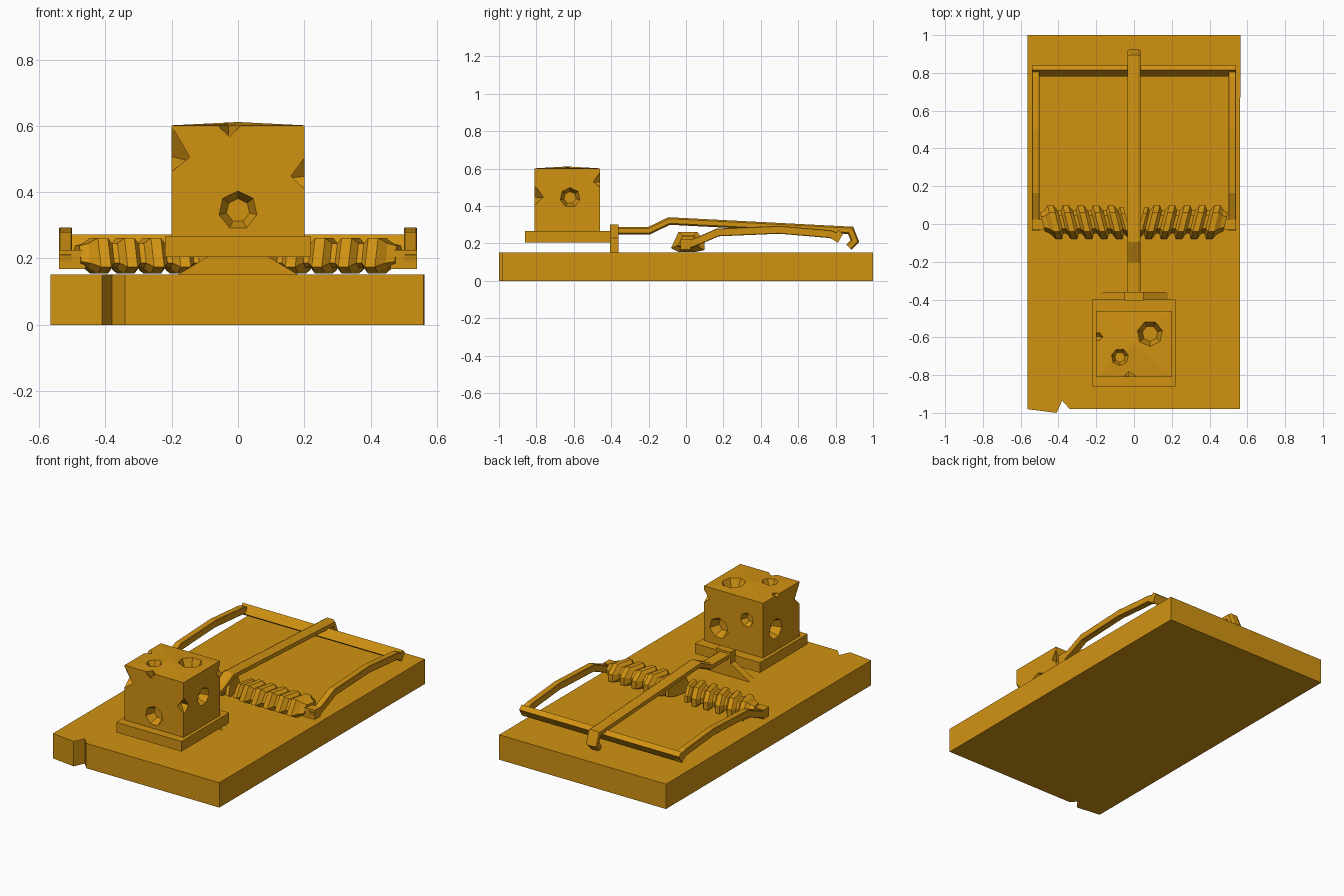
import bpy, bmesh, math
from mathutils import Vector, Matrix

cube = bpy.data.objects.get("Cube")
if cube:
    bpy.data.objects.remove(cube, do_unlink=True)

COLOR = (0.64, 0.29, 0.006, 1)
mat = bpy.data.materials.new("amber")
mat.use_nodes = True
mat.diffuse_color = COLOR
mat.node_tree.nodes["Principled BSDF"].inputs["Base Color"].default_value = COLOR


def finish(name, bm):
    bmesh.ops.recalc_face_normals(bm, faces=bm.faces)
    mesh = bpy.data.meshes.new(name)
    bm.to_mesh(mesh)
    bm.free()
    mesh.materials.append(mat)
    ob = bpy.data.objects.new(name, mesh)
    bpy.context.scene.collection.objects.link(ob)
    return ob


def loft(name, rings):
    """Skin a list of equal closed rings and cap both ends."""
    bm = bmesh.new()
    loops = [[bm.verts.new(p) for p in ring] for ring in rings]
    n = len(loops[0])
    for a, b in zip(loops, loops[1:]):
        for i in range(n):
            j = (i + 1) % n
            bm.faces.new((a[i], a[j], b[j], b[i]))
    bm.faces.new(loops[0])
    bm.faces.new(loops[-1][::-1])
    return finish(name, bm)


def box(name, lo, hi):
    return loft(name, [[(lo[0], lo[1], z), (hi[0], lo[1], z),
                        (hi[0], hi[1], z), (lo[0], hi[1], z)] for z in (lo[2], hi[2])])


def wire(name, path, x, half_w, half_t, bevel=0.4):
    """Sweep a chamfered bar along a path in the yz plane with mitred bends."""
    c = 1 - bevel
    section = [(-1, -c), (-c, -1), (c, -1), (1, -c), (1, c), (c, 1), (-c, 1), (-1, c)]
    pts = [Vector(p) for p in path]
    rings = []
    for i, p in enumerate(pts):
        d0 = (p - pts[max(i - 1, 0)]).normalized()
        d1 = (pts[min(i + 1, len(pts) - 1)] - p).normalized()
        t = (d0 + d1).normalized()
        scale = half_t / max(t.dot(d1 if d1.length else d0), 0.5)
        rings.append([(x + u * half_w, p.x - t.y * v * scale, p.y + t.x * v * scale)
                      for u, v in section])
    return loft(name, rings)


# Wooden board with a chipped front edge
outline = [(-0.565, -0.98), (-0.41, -1), (-0.38, -0.935), (-0.34, -0.98),
           (0.56, -0.98), (0.563, 1), (-0.565, 1)]
loft("board", [[(x, y, z) for x, y in outline] for z in (0, 0.152)])

# Bait plate and the bracket behind it
box("bait_plate", (-0.22, -0.86, 0.205), (0.22, -0.4, 0.267))
half = [(0.18, 0.152), (0.05, 0.23), (0.05, 0.3)]
bracket = half + [(-x, z) for x, z in reversed(half)]
loft("bracket", [[(x, y, z) for x, z in bracket] for y in (-0.405, -0.36)])

# Long holding rod with a hooked end
wire("holding_rod", [(-0.39, 0.267), (-0.2, 0.267), (-0.09, 0.32), (0.88, 0.27),
                     (0.903, 0.213), (0.87, 0.18)], 0, 0.035, 0.02)

# Swinging frame: two bowed arms and a cross bar
arm_path = [(-0.03, 0.19), (0.03, 0.2), (0.08, 0.22), (0.17, 0.259), (0.5, 0.273),
            (0.77, 0.25), (0.825, 0.23)]
bar = [(0.78, 0.225), (0.81, 0.203), (0.84, 0.25), (0.815, 0.272)]
loft("frame_bar", [[(x, y, z) for y, z in bar] for x in (-0.54, 0.54)])

# Coil springs: ridged sleeves with a squat section, skewed like a winding
SECTION = [(-0.09, -0.035), (-0.05, 0.052), (0.05, 0.052), (0.09, 0),
           (0.09, -0.045), (0.04, -0.056), (-0.05, -0.056)]


def coil(name, side):
    stations = [(0.485, 0.55), (0.46, 0.68)]
    for k in range(5):
        c = 0.42 - 0.08 * k
        stations += [(c + 0.015, 1), (c - 0.015, 1), (c - 0.032, 0.68), (c - 0.048, 0.68)]
    stations[-1] = (0.055, 0.9)
    stations.append((0.035, 0.9))
    return loft(name, [[(side * (x + 0.25 * y * s), 0.01 + y * s, 0.21 + z * s)
                        for y, z in SECTION] for x, s in stations])


for side, label in ((1, "left"), (-1, "right")):
    wire("frame_arm_" + label, arm_path, side * 0.52, 0.02, 0.021, 0.15)
    a, b = sorted((side * 0.46, side * 0.54))
    box("arm_pin_" + label, (a, -0.03, 0.168), (b, 0.025, 0.225))
    coil("spring_" + label, side)

# Cheese block, slightly uneven on top
CX, CY = 0, -0.635
bm = bmesh.new()
bmesh.ops.create_cube(bm, size=1, matrix=Matrix.Translation((CX, CY, 0.434))
                      @ Matrix.Diagonal((0.4, 0.35, 0.335, 1)))
top = max(bm.faces, key=lambda f: f.calc_center_median().z)
peak = bmesh.ops.poke(bm, faces=[top])["verts"][0]
peak.co.z += 0.01
cheese = finish("cheese", bm)


def carve(bm):
    cutter = finish("hole_cutter", bm)
    mod = cheese.modifiers.new("hole", "BOOLEAN")
    mod.operation = "DIFFERENCE"
    mod.solver = "EXACT"
    mod.object = cutter
    bpy.context.view_layer.objects.active = cheese
    bpy.ops.object.modifier_apply(modifier=mod.name)
    bpy.data.objects.remove(cutter, do_unlink=True)


# Faceted pits: centre on the face, outward direction, radius
pits = [((0, -0.81, 0.345), (0, -1, 0), 0.065),
        ((0.2, -0.62, 0.445), (1, 0, 0), 0.06),
        ((-0.2, -0.58, 0.4), (-1, 0, 0), 0.068),
        ((0.1, -0.46, 0.37), (0, 1, 0), 0.07),
        ((-0.09, -0.46, 0.47), (0, 1, 0), 0.048),
        ((0.085, -0.58, 0.605), (0, 0, 1), 0.075),
        ((-0.075, -0.705, 0.605), (0, 0, 1), 0.05)]
for centre, out, r in pits:
    bm = bmesh.new()
    bmesh.ops.create_cone(bm, cap_ends=True, segments=7, radius1=r * 0.55, radius2=r * 1.25,
                          depth=r * 1.6, matrix=Matrix.Translation(centre)
                          @ Vector(out).to_track_quat("Z", "Y").to_matrix().to_4x4())
    carve(bm)

# Wedge bites on the edges: tip inside the block, outward direction, size
bites = [((-0.13, -0.75, 0.49), (-1, -0.9, 0.4), 0.055),
         ((0.14, -0.75, 0.44), (1, -0.9, 0.2), 0.05),
         ((-0.03, -0.77, 0.55), (0.1, -0.8, 1), 0.045),
         ((0.15, -0.51, 0.52), (1, 1, 0.3), 0.045),
         ((-0.15, -0.6, 0.57), (-1, 0.1, 0.9), 0.04)]
for tip, out, r in bites:
    d = Vector(out).normalized()
    depth = 0.13
    bm = bmesh.new()
    bmesh.ops.create_cone(bm, cap_ends=True, segments=4, radius1=0, radius2=r * 1.5, depth=depth,
                          matrix=Matrix.Translation(Vector(tip) + d * depth / 2)
                          @ d.to_track_quat("Z", "Y").to_matrix().to_4x4())
    carve(bm)
